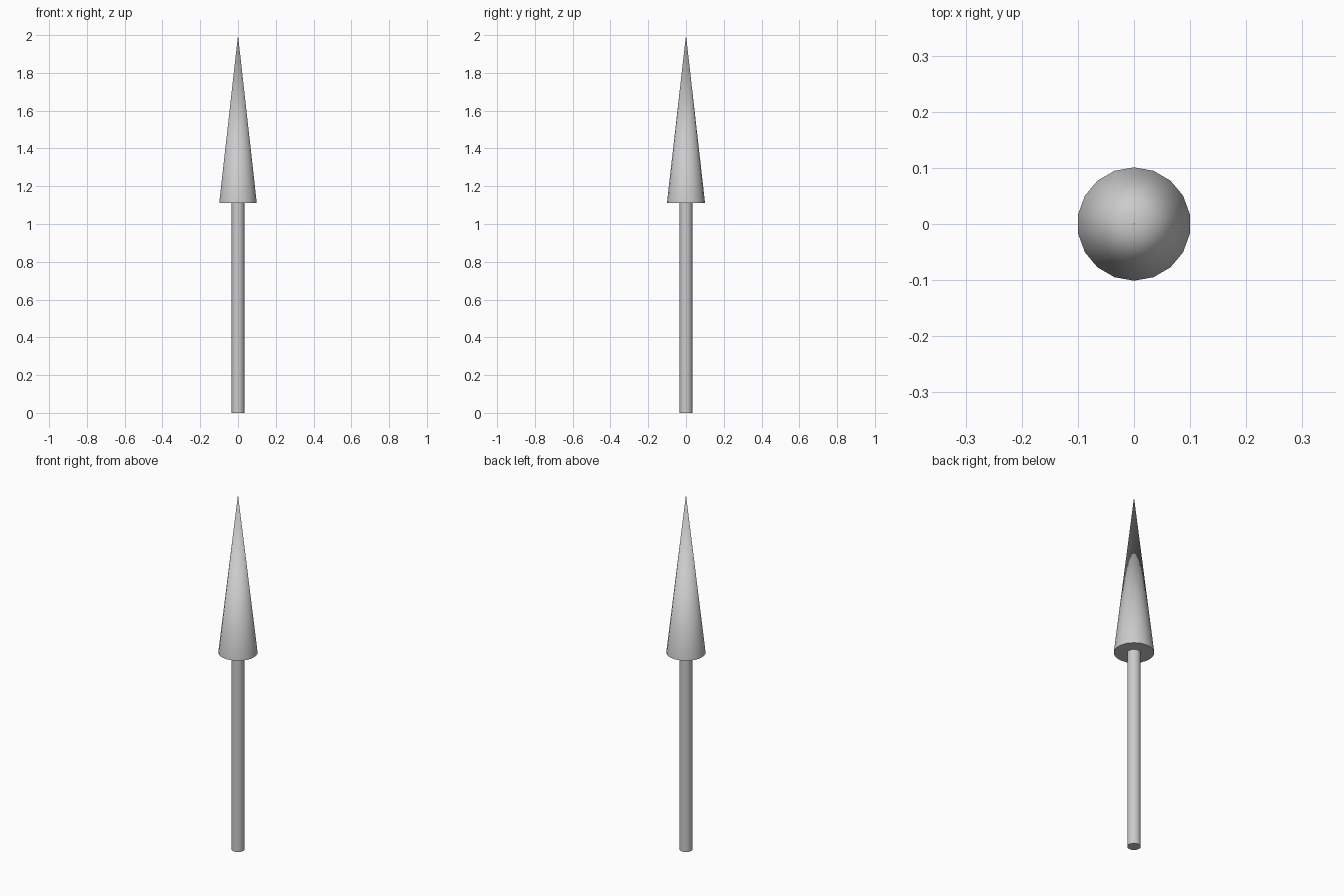
import bpy
import math

if "Cube" in bpy.data.objects:
    bpy.data.objects.remove(bpy.data.objects["Cube"])

SIDES = 18


def round_part(name, z_bottom, z_top, r_bottom, r_top):
    """Upright tapered part with flat caps and smooth sides."""
    bpy.ops.mesh.primitive_cone_add(
        vertices=SIDES, radius1=r_bottom, radius2=r_top,
        depth=z_top - z_bottom, location=(0, 0, (z_bottom + z_top) / 2))
    part = bpy.context.object
    part.name = name
    bpy.ops.object.shade_smooth_by_angle(angle=math.radians(40))
    return part


# Thin straight shaft, ending at the underside of the head
round_part("shaft", 0.0, 1.11, 0.034, 0.034)

# Long pointed head
round_part("arrow_head", 1.11, 2.0, 0.101, 0.0)
